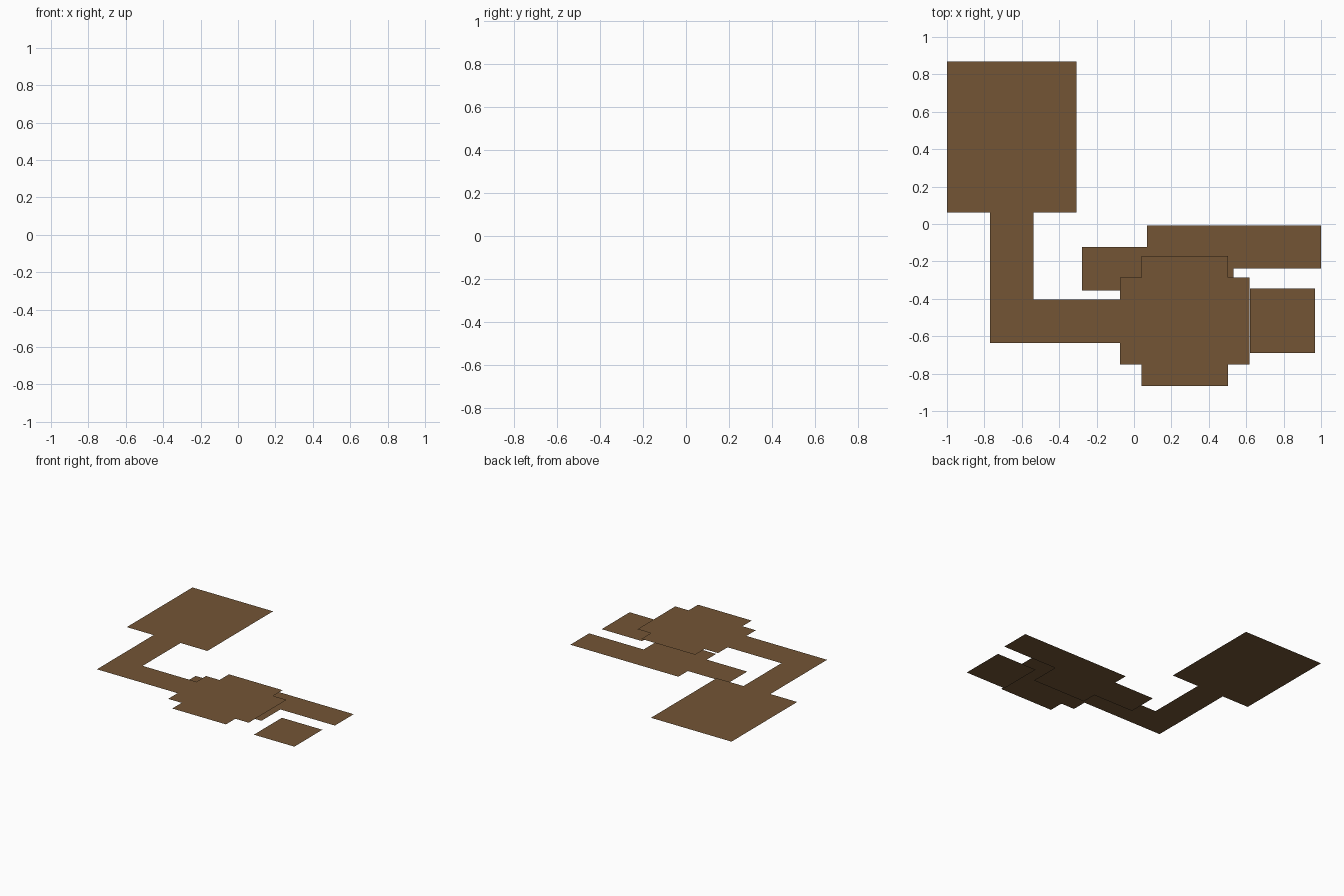
import bpy, bmesh

UPPER_Z, LOWER_Z = 0.116, 0.0

brown = bpy.data.materials.new("earth brown")
brown.diffuse_color = (0.175, 0.091, 0.036, 1)


def floor_plate(name, outline, z):
    """Flat, zero-thickness floor from a counter-clockwise outline."""
    bm = bmesh.new()
    bm.faces.new([bm.verts.new((x, y, z)) for x, y in outline])
    bm.normal_update()
    mesh = bpy.data.meshes.new(name)
    bm.to_mesh(mesh)
    bm.free()
    mesh.materials.append(brown)
    obj = bpy.data.objects.new(name, mesh)
    bpy.context.collection.objects.link(obj)
    return obj


# Upper level: large room, L-shaped corridor and stepped room
floor_plate("upper_floor", [
    (-1.0, 0.869), (-1.0, 0.062), (-0.769, 0.062), (-0.769, -0.635),
    (-0.075, -0.635), (-0.075, -0.751), (0.041, -0.751), (0.041, -0.866),
    (0.503, -0.866), (0.503, -0.751), (0.618, -0.751), (0.618, -0.286),
    (0.503, -0.286), (0.503, -0.17), (0.041, -0.17), (0.041, -0.286),
    (-0.075, -0.286), (-0.075, -0.404), (-0.538, -0.404), (-0.538, 0.062),
    (-0.307, 0.062), (-0.307, 0.869)], UPPER_Z)

# Lower level: square room with a corridor on each side
floor_plate("lower_floor", [
    (-0.278, -0.123), (-0.278, -0.355), (0.07, -0.355), (0.07, -0.47),
    (0.531, -0.47), (0.531, -0.238), (1.0, -0.238), (1.0, -0.007),
    (0.07, -0.007), (0.07, -0.123)], LOWER_Z)

# Lower level: small separate room
floor_plate("small_floor", [
    (0.62, -0.69), (0.968, -0.69), (0.968, -0.346), (0.62, -0.346)], LOWER_Z)
